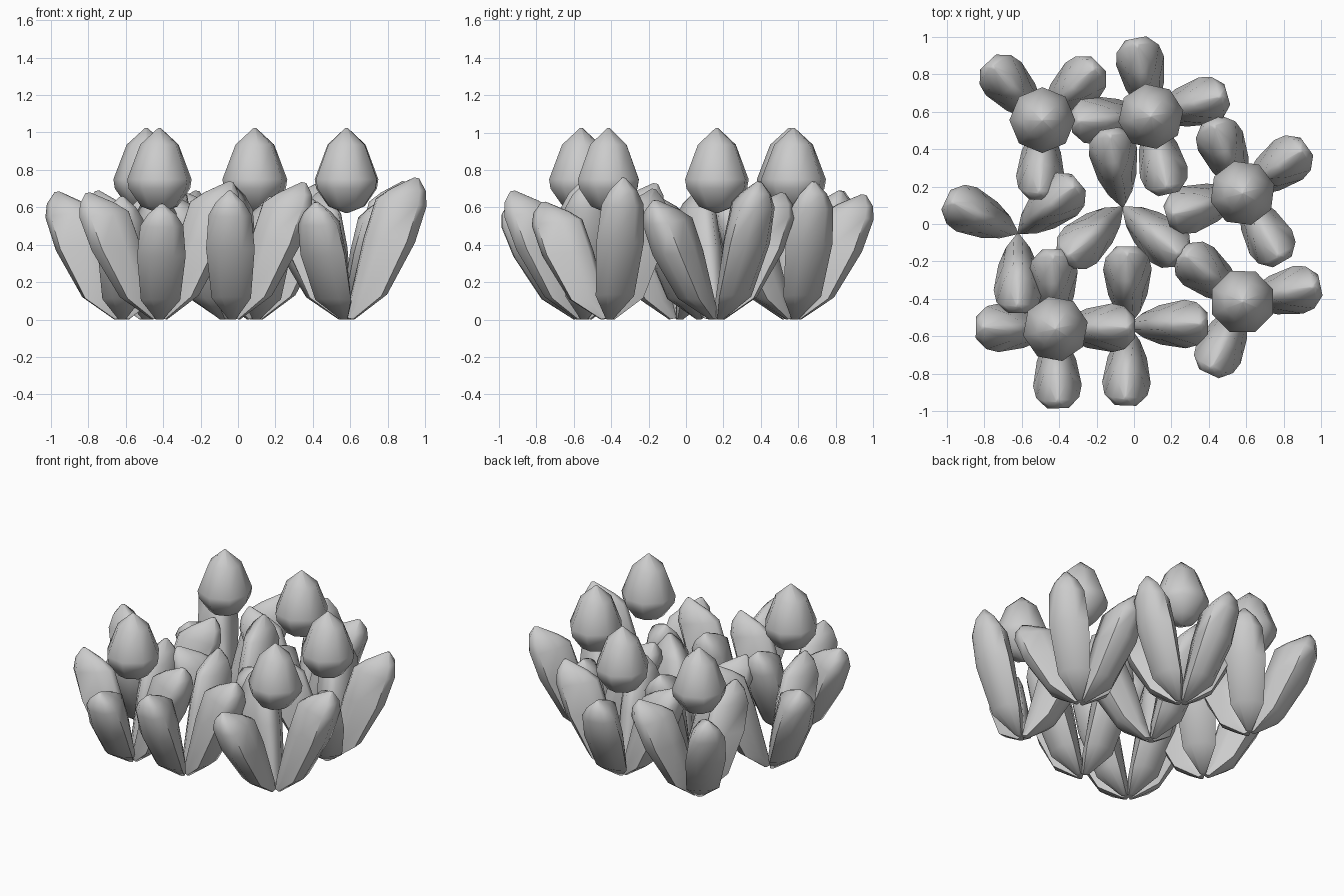
import bpy, math

if "Cube" in bpy.data.objects:
    bpy.data.objects.remove(bpy.data.objects["Cube"])

def loft(name, rings, loc, angle=0.0):
    """Skin a list of equal-sized rings, closing both ends."""
    n = len(rings[0])
    verts = [p for r in rings for p in r]
    faces = []
    for k in range(len(rings) - 1):
        for i in range(n):
            j = (i + 1) % n
            faces.append((k*n + i, k*n + j, (k+1)*n + j, (k+1)*n + i))
    faces.append(tuple(reversed(range(n))))
    faces.append(tuple(range((len(rings)-1)*n, len(rings)*n)))
    me = bpy.data.meshes.new(name)
    me.from_pydata(verts, [], faces)
    me.update()
    ob = bpy.data.objects.new(name, me)
    bpy.context.collection.objects.link(ob)
    ob.location = loc
    ob.rotation_euler = (0, 0, angle)
    bpy.ops.object.select_all(action='DESELECT')
    ob.select_set(True)
    bpy.context.view_layer.objects.active = ob
    bpy.ops.object.shade_smooth_by_angle(angle=math.radians(60))
    return ob

# leaf: each row is outer (reach, z), inner (reach, z), half width
LEAF = [((.04, .00), (.00, .01), .02),
        ((.21, .13), (.02, .10), .105),
        ((.36, .40), (.10, .43), .13),
        ((.425, .59), (.165, .63), .115),
        ((.425, .67), (.24, .68), .075),
        ((.395, .735), (.37, .74), .012)]
HALF = [(1, .5), (.78, 1), (.3, .62), (0, .2)]
SECTION = HALF + [(t, -w) for t, w in reversed(HALF)]

def leaf(x, y, deg, height):
    s = height / .74
    rings = []
    for (ro, zo), (ri, zi), hw in LEAF:
        rings.append([(ri + (ro - ri)*t, -w*hw, (zi + (zo - zi)*t)*s) for t, w in reversed(SECTION)][::-1])
    rings = [r[::-1] for r in rings]
    loft("leaf", rings, (x, y, 0), math.radians(deg))

# bud: radius and height, eight sides
BUD = [(.008, .57), (.10, .605), (.168, .70), (.176, .75), (.105, .935), (.006, 1.025)]

def bud(x, y, turn):
    rings = [[(r*math.cos(i*math.pi/4), r*math.sin(i*math.pi/4), z) for i in range(8)]
             for r, z in BUD]
    loft("flower_bud", rings, (x, y, 0), math.radians(turn))

# plants: x, y, bud turn (None = no bud), leaves as (direction, height)
PLANTS = [
    (-.49, .555, 0, [(133, .69), (45, .69), (268, .66)]),
    (.09, .575, 10, [(101, .67), (16, .74), (283, .66), (184, .68)]),
    (.58, .165, 15, [(36, .74), (300, .64), (197, .68), (113, .68)]),
    (.58, -.415, 22, [(12, .76), (245, .63), (141, .70)]),
    (-.42, -.56, 12, [(179, .68), (272, .62), (92, .70), (1, .74)]),
    (-.62, -.05, None, [(155, .685), (40, .73), (270, .66)]),
    (-.06, .09, None, [(100, .70), (222, .66), (320, .66)]),
    (-.03, -.545, None, [(2, .735), (91, .73), (268, .69)]),
]
for x, y, turn, leaves in PLANTS:
    for deg, h in leaves:
        leaf(x, y, deg, h)
    if turn is not None:
        bud(x, y, turn)
